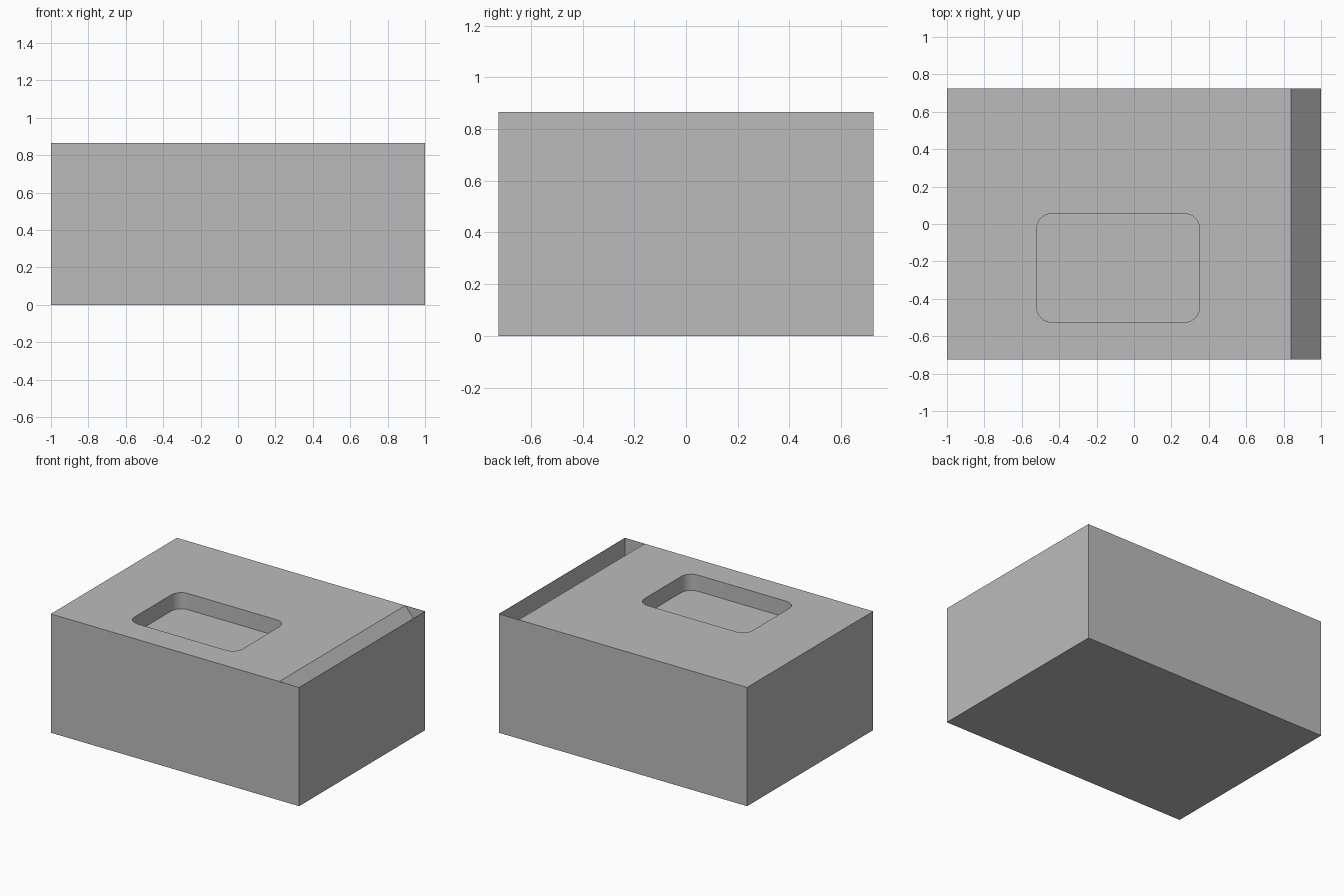
import bpy, bmesh
from math import cos, sin, pi, radians

old = bpy.data.objects.get("Cube")
if old:
    bpy.data.objects.remove(old, do_unlink=True)

HALF_X, HALF_Y, TOP = 1.0, 0.725, 0.865
WALL = 0.0015          # paper-thin rim around the slot
SLOT_X, SLOT_DEPTH = 0.84, 0.18
POCKET_DEPTH, RADIUS = 0.118, 0.08

grey = bpy.data.materials.new("plain_grey")
grey.use_nodes = True
colour = (0.5, 0.5, 0.5, 1)
grey.diffuse_color = colour
grey.node_tree.nodes["Principled BSDF"].inputs["Base Color"].default_value = colour


def prism(name, points, offset):
    """Extrude a closed outline of 3D points along an offset."""
    bm = bmesh.new()
    face = bm.faces.new([bm.verts.new(p) for p in points])
    new = bmesh.ops.extrude_face_region(bm, geom=[face])["geom"]
    verts = [v for v in new if isinstance(v, bmesh.types.BMVert)]
    bmesh.ops.translate(bm, verts=verts, vec=offset)
    bmesh.ops.recalc_face_normals(bm, faces=bm.faces)
    mesh = bpy.data.meshes.new(name)
    bm.to_mesh(mesh)
    bm.free()
    mesh.materials.append(grey)
    obj = bpy.data.objects.new(name, mesh)
    bpy.context.collection.objects.link(obj)
    return obj


def rounded_rectangle(x0, x1, y0, y1, z, r, steps=8):
    corners = [(x1 - r, y1 - r), (x0 + r, y1 - r), (x0 + r, y0 + r), (x1 - r, y0 + r)]
    return [(cx + r * cos((q + i / steps) * pi / 2), cy + r * sin((q + i / steps) * pi / 2), z)
            for q, (cx, cy) in enumerate(corners) for i in range(steps + 1)]


# Solid block
base = [(-HALF_X, -HALF_Y, 0), (HALF_X, -HALF_Y, 0), (HALF_X, HALF_Y, 0), (-HALF_X, HALF_Y, 0)]
block = prism("block", base, (0, 0, TOP))

# Rounded pocket in the top
pocket = prism("pocket_cutter",
               rounded_rectangle(-0.52, 0.35, -0.525, 0.055, TOP - POCKET_DEPTH, RADIUS),
               (0, 0, POCKET_DEPTH + 0.1))

# Slot with a sloping floor along the left edge
end = HALF_X - WALL
run = end - SLOT_X
y = -HALF_Y + WALL
slot = prism("slot_cutter",
             [(SLOT_X - run, y, TOP + SLOT_DEPTH), (end, y, TOP - SLOT_DEPTH),
              (end, y, TOP + SLOT_DEPTH)],
             (0, 2 * (HALF_Y - WALL), 0))

# Cut both recesses and discard the cutters
bpy.context.view_layer.objects.active = block
for cutter in (pocket, slot):
    mod = block.modifiers.new(cutter.name, "BOOLEAN")
    mod.operation = "DIFFERENCE"
    mod.solver = "EXACT"
    mod.object = cutter
    bpy.ops.object.modifier_apply(modifier=mod.name)
    bpy.data.objects.remove(cutter, do_unlink=True)

# Smooth pocket corners, sharp edges elsewhere
bpy.ops.object.select_all(action="DESELECT")
block.select_set(True)
bpy.ops.object.shade_smooth_by_angle(angle=radians(30))
